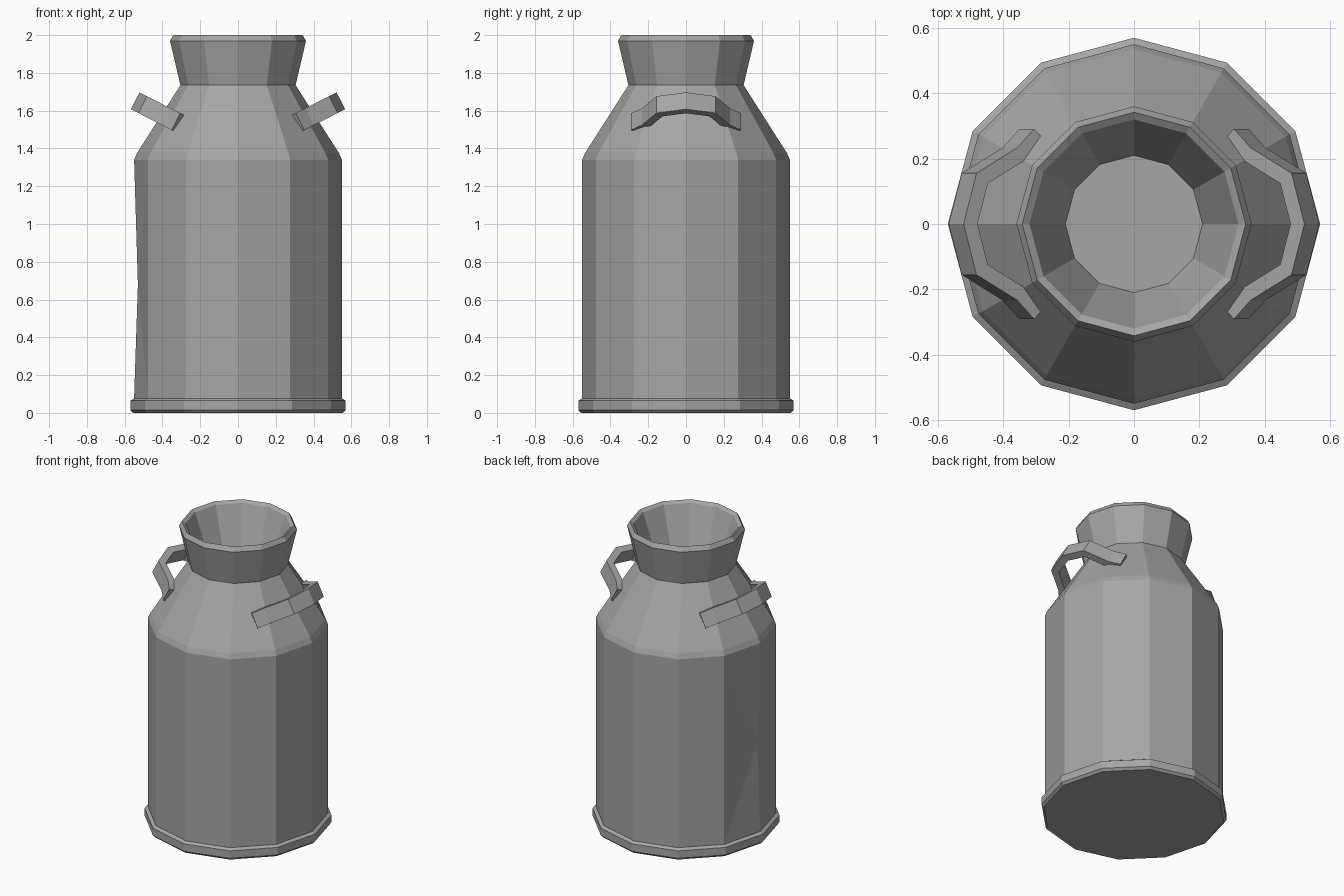
import bpy, bmesh, math
from mathutils import Vector

SIDES = 12

cube = bpy.data.objects.get("Cube")
if cube:
    bpy.data.objects.remove(cube, do_unlink=True)

steel = bpy.data.materials.new("grey_steel")
steel.use_nodes = True
grey = (0.38, 0.38, 0.38, 1)
steel.diffuse_color = grey
shader = steel.node_tree.nodes["Principled BSDF"]
shader.inputs["Base Color"].default_value = grey
shader.inputs["Roughness"].default_value = 0.7


def finish(name, bm):
    bmesh.ops.recalc_face_normals(bm, faces=bm.faces)
    mesh = bpy.data.meshes.new(name)
    bm.to_mesh(mesh)
    bm.free()
    mesh.materials.append(steel)
    obj = bpy.data.objects.new(name, mesh)
    bpy.context.collection.objects.link(obj)
    return obj


def bridge(bm, a, b):
    for i in range(len(a)):
        j = (i + 1) % len(a)
        bm.faces.new((a[i], a[j], b[j], b[i]))


def lathe(name, profile, dent=None):
    """Turn a radius/height profile into a closed faceted solid."""
    bm = bmesh.new()
    rings = []
    for r, z in profile:
        rings.append([bm.verts.new((r * math.cos(math.tau * i / SIDES),
                                    r * math.sin(math.tau * i / SIDES), z))
                      for i in range(SIDES)])
    if dent:
        ring, depth = dent
        rings[ring][SIDES // 2].co.x += depth
    for a, b in zip(rings, rings[1:]):
        bridge(bm, a, b)
    bm.faces.new(rings[0])
    bm.faces.new(rings[-1])
    # split the faces bent by the dent
    bmesh.ops.connect_verts_nonplanar(bm, angle_limit=0.001, faces=bm.faces)
    return finish(name, bm)


# Base hoop
lathe("base_hoop", [(0.555, 0), (0.57, 0.015), (0.57, 0.065), (0.545, 0.08)])

# Body, shoulder, flared neck and hollow mouth, with a small dent on one side
lathe("can_body", [(0.545, 0.01), (0.55, 0.08), (0.55, 0.68), (0.55, 1.34),
                   (0.535, 1.375), (0.305, 1.735), (0.36, 1.97), (0.342, 2.0),
                   (0.32, 1.985), (0.21, 1.7)], dent=(2, 0.02))


def handle(name, side):
    """Sweep a flat bar along an arch lying in a plane tilted up and outward."""
    half = [(0.01, 0.275), (0.07, 0.215), (0.205, 0.14), (0.245, 0.0)]
    path = half + [(s, -y) for s, y in half[-2::-1]]
    out = Vector((0.89 * side, 0, 0.455))
    up = Vector((-0.455 * side, 0, 0.89))
    start = Vector((0.305 * side, 0, 1.53))
    pts = [start + out * s + Vector((0, y, 0)) for s, y in path]
    bm = bmesh.new()
    rings = []
    for i, p in enumerate(pts):
        dirs = []
        if i > 0:
            dirs.append((p - pts[i - 1]).normalized())
        if i < len(pts) - 1:
            dirs.append((pts[i + 1] - p).normalized())
        along = sum(dirs, Vector()).normalized()
        across = along.cross(up) * 0.023 / along.dot(dirs[0])
        rings.append([bm.verts.new(p + across * a + up * 0.05 * b)
                      for a, b in ((1, 1), (1, -1), (-1, -1), (-1, 1))])
    for a, b in zip(rings, rings[1:]):
        bridge(bm, a, b)
    bm.faces.new(rings[0])
    bm.faces.new(rings[-1])
    return finish(name, bm)


# Carrying handles
handle("left_handle", 1)
handle("right_handle", -1)
